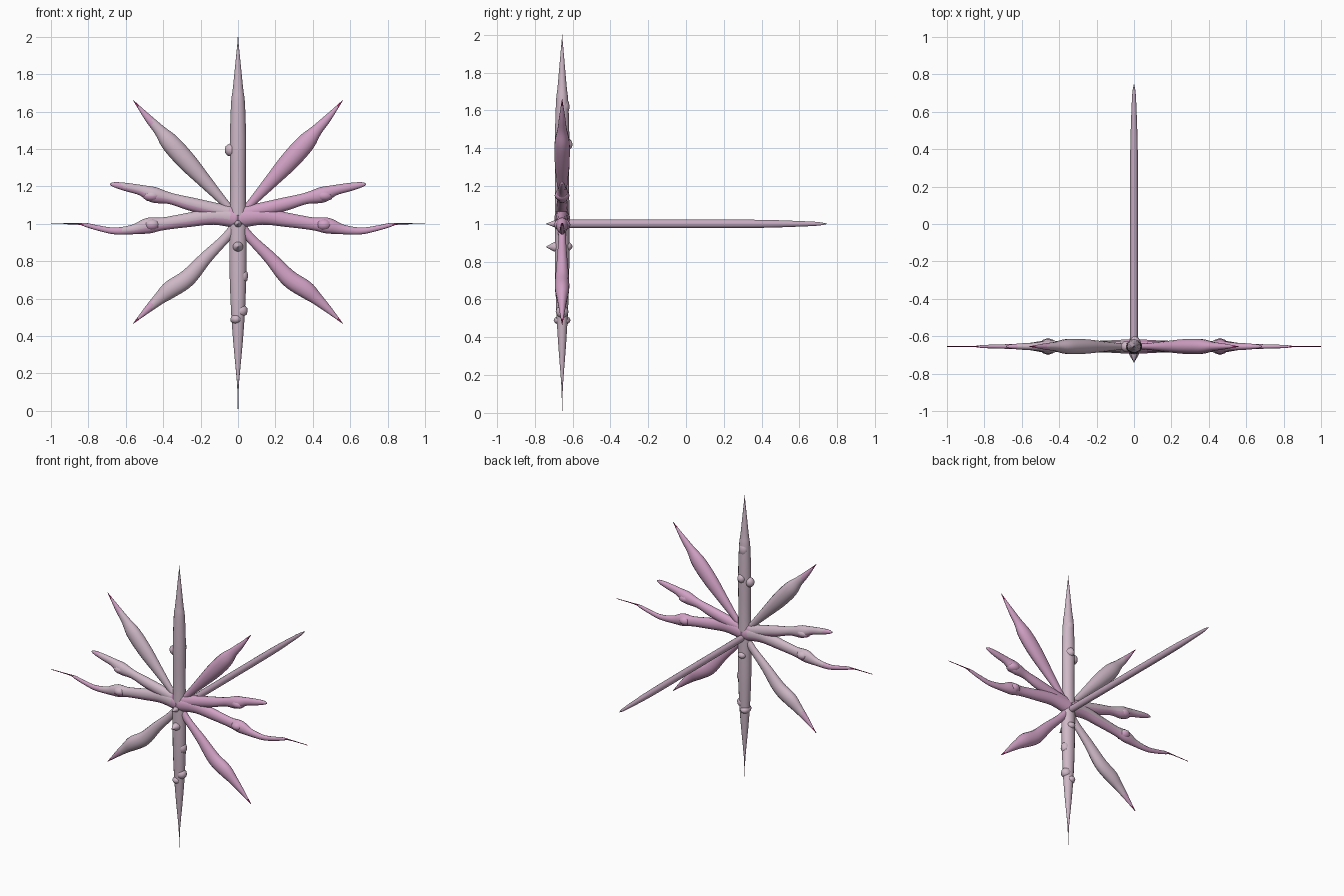
import bpy, bmesh, math
from mathutils import Vector

if "Cube" in bpy.data.objects:
    bpy.data.objects.remove(bpy.data.objects["Cube"])

Y0 = -0.655          # plane of the star
SIDES = 14


def mat(name, rgb):
    m = bpy.data.materials.new(name)
    m.diffuse_color = (*rgb, 1)
    m.use_nodes = True
    m.node_tree.nodes["Principled BSDF"].inputs["Base Color"].default_value = m.diffuse_color
    return m


MATS = [mat("pale mauve", (0.62, 0.48, 0.57)),
        mat("pink", (0.64, 0.36, 0.56)),
        mat("crimson tip", (0.36, 0.03, 0.14)),
        mat("rose mauve", (0.56, 0.40, 0.52))]


def finish(name, bm, rule):
    bmesh.ops.recalc_face_normals(bm, faces=bm.faces[:])
    bm.normal_update()
    for f in bm.faces:
        f.smooth = True
        f.material_index = rule(f.calc_center_median(), f.normal)
    me = bpy.data.meshes.new(name)
    bm.to_mesh(me)
    bm.free()
    for m in MATS:
        me.materials.append(m)
    ob = bpy.data.objects.new(name, me)
    bpy.context.collection.objects.link(ob)
    return ob


def spline(pts, steps=5):
    """Smooth curve through the points; the radius is the last value."""
    out = []
    for i in range(len(pts) - 1):
        p0, p1 = pts[max(i - 1, 0)], pts[i]
        p2, p3 = pts[i + 1], pts[min(i + 2, len(pts) - 1)]
        for s in range(steps):
            t = s / steps
            out.append([0.5 * (2 * b + (c - a) * t + (2 * a - 5 * b + 4 * c - d) * t * t
                               + (3 * b - a - 3 * c + d) * t ** 3)
                        for a, b, c, d in zip(p0, p1, p2, p3)])
    out.append(list(pts[-1]))
    return out


def spike(name, pts, rule, depth=0.85, ref=(0, 1, 0), bumps=()):
    """Swept tapering limb through (x, y, z, radius), plus swollen knots."""
    bm = bmesh.new()
    path = spline(pts)
    ref = Vector(ref)
    rings = []
    for i, p in enumerate(path):
        a, b = path[max(i - 1, 0)], path[min(i + 1, len(path) - 1)]
        d = (Vector(b[:3]) - Vector(a[:3])).normalized()
        n = d.cross(ref).normalized()
        r = max(p[3], 0.0015)
        rings.append([bm.verts.new(Vector(p[:3]) + r * (math.cos(t) * n + depth * math.sin(t) * ref))
                      for t in (2 * math.pi * k / SIDES for k in range(SIDES))])
    for A, B in zip(rings, rings[1:]):
        for k in range(SIDES):
            j = (k + 1) % SIDES
            bm.faces.new((A[k], A[j], B[j], B[k]))
    bm.faces.new(rings[0])
    bm.faces.new(rings[-1])
    for x, y, z, sx, sy, sz in bumps:
        vs = bmesh.ops.create_icosphere(bm, subdivisions=2, radius=1)["verts"]
        for v in vs:
            v.co = Vector((x + v.co.x * sx, y + v.co.y * sy, z + v.co.z * sz))
    return finish(name, bm, rule)


def flat(rows, side=1):
    return [(side * x, Y0, z, r) for x, z, r in rows]


pale = lambda c, n: 0

# vertical spikes
spike("top_spike", flat([(0, 1.0, .045), (0, 1.2, .042), (0, 1.4, .044), (0, 1.55, .041),
                         (0, 1.66, .036), (0, 1.72, .028), (0, 1.85, .015), (0, 2.0, 0)]),
      pale, 0.9, bumps=[(-.04, Y0, 1.395, .032, .03, .035), (.005, Y0 + .02, 1.42, .03, .036, .035),
                        (0, Y0 + .01, 1.62, .034, .03, .05)])
spike("bottom_spike", flat([(0, 1.04, .045), (0, .85, .046), (0, .7, .044), (0, .55, .038),
                            (0, .48, .034), (0, .35, .024), (0, .2, .01), (0, .12, .004), (0, .01, .001)]),
      pale, 0.85, bumps=[(.025, Y0, .72, .03, .03, .04), (.018, Y0, .535, .035, .034, .035),
                         (-.01, Y0, .49, .032, .045, .028), (0, Y0 + .025, .88, .03, .03, .025)])

# side limbs, mirrored left and right
upper = [(0, 1.03, .02), (.07, 1.11, .022), (.17, 1.22, .036), (.27, 1.33, .05), (.36, 1.43, .05),
         (.42, 1.50, .031), (.48, 1.565, .02), (.56, 1.66, .001)]
lower = [(0, 1.0, .03), (.07, .92, .026), (.17, .82, .034), (.27, .71, .046), (.36, .65, .047),
         (.42, .60, .033), (.48, .545, .02), (.56, .467, .001)]
arm = [(0, 1.05, .04), (.10, 1.07, .038), (.25, 1.105, .036), (.36, 1.135, .03), (.45, 1.155, .042),
       (.52, 1.18, .028), (.60, 1.197, .022), (.66, 1.209, .014), (.685, 1.212, .004)]
reach = [(0, 1.03, .055), (.13, 1.04, .045), (.27, 1.02, .038), (.40, 1.0, .034), (.48, .99, .042),
         (.56, .97, .026), (.66, .962, .018), (.75, .978, .014), (.81, .993, .011),
         (.86, 1.0, .004), (1.0, 1.0, .002)]

for side, word in ((-1, "left"), (1, "right")):
    left = side < 0

    def diagonal(c, n, left=left):
        if abs(c.x) > .535:
            return 2
        return 0 if left and abs(c.x) < .46 else 1

    def sideways(c, n, left=left):
        if abs(c.x) > .83:
            return 2
        return 0 if left and .05 < abs(c.x) < .62 and n.z > -.1 else 1

    spike(f"{word}_upper_diagonal", flat(upper, side), diagonal, 0.8,
          bumps=[(side * .385, Y0, 1.44, .03, .03, .035)])
    spike(f"{word}_lower_diagonal", flat(lower, side), diagonal, 0.8,
          bumps=[(side * .37, Y0, .645, .045, .035, .035)])
    spike(f"{word}_upper_arm", flat(arm, side), sideways, 0.8,
          bumps=[(side * .46, Y0, 1.15, .05, .04, .032)])
    spike(f"{word}_long_arm", flat(reach, side), sideways, 0.75,
          bumps=[(side * .46, Y0, .995, .045, .045, .034)])

# long rod running backwards
spike("back_rod", [(0, Y0, 1, .021), (0, -.3, 1, .021), (0, .1, 1, .021), (0, .4, 1, .02),
                   (0, .6, 1, .014), (0, .7, 1, .009), (0, .745, 1, .001)],
      lambda c, n: 3, 1.08, (0, 0, 1))

# small thorns on the front
for i, (z, r) in enumerate(((1.0, .018), (.878, .026))):
    spike(f"front_thorn_{i + 1}", [(0, Y0, z, r * 1.2), (0, Y0 - .04, z, r), (0, Y0 - .065, z, r * .5),
                                   (0, Y0 - .085, z, .001)], pale, 1, (0, 0, 1))
